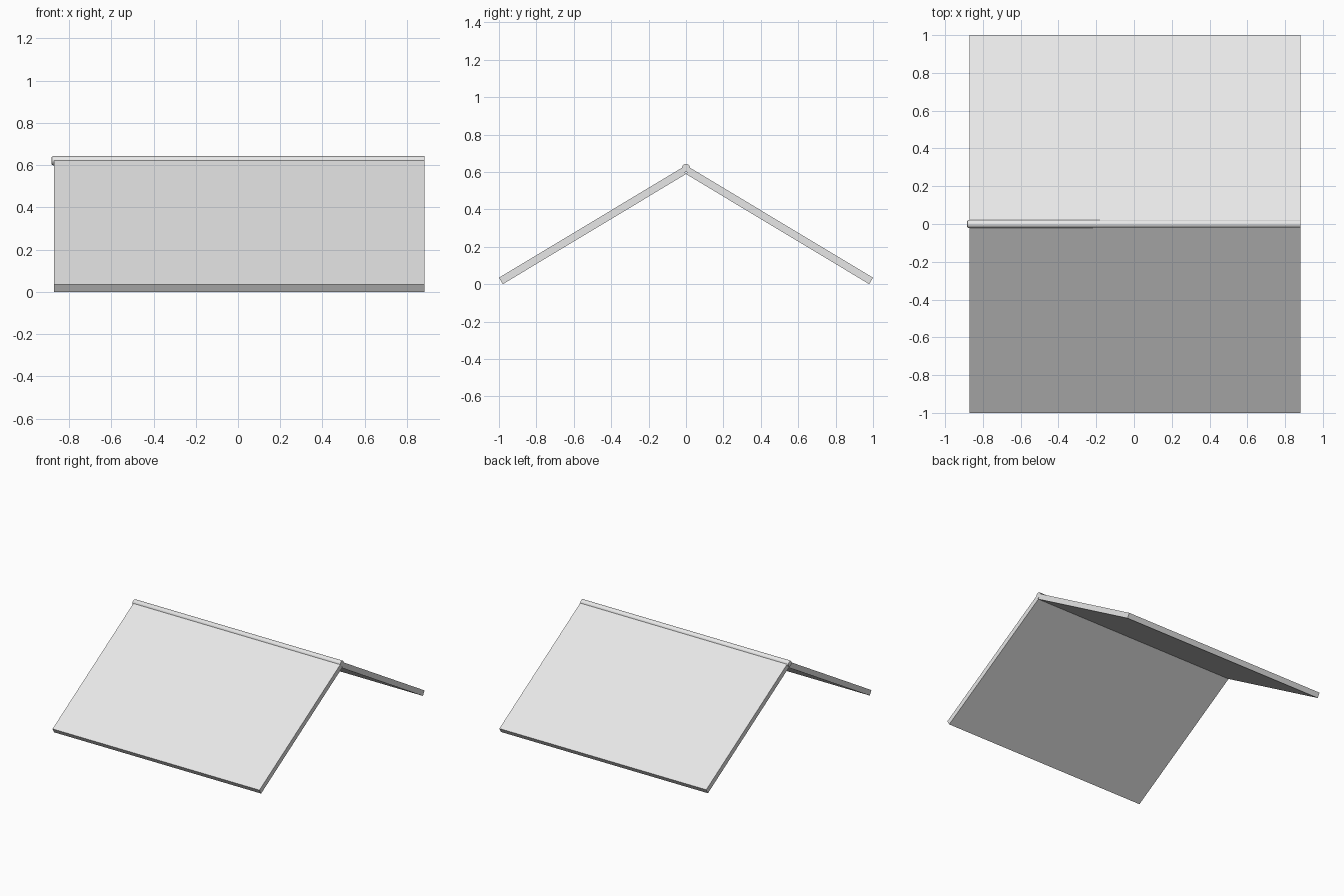
import bpy, bmesh
from math import radians, sin, cos
from mathutils import Matrix, Vector

cube = bpy.data.objects.get("Cube")
if cube:
    bpy.data.objects.remove(cube, do_unlink=True)

PITCH = radians(31)
THICK = 0.04
X0, X1 = -0.872, 0.882          # slab ends
EAVE = 1 - THICK * sin(PITCH)   # lower inner edge of each slab
APEX = EAVE * sin(PITCH) / cos(PITCH)

grey = bpy.data.materials.new("light_grey")
grey.use_nodes = True
COLOUR = (0.8, 0.8, 0.8, 1)
grey.diffuse_color = COLOUR
grey.node_tree.nodes["Principled BSDF"].inputs["Base Color"].default_value = COLOUR


def add_object(name, bm):
    bmesh.ops.recalc_face_normals(bm, faces=bm.faces)
    mesh = bpy.data.meshes.new(name)
    bm.to_mesh(mesh)
    bm.free()
    mesh.materials.append(grey)
    obj = bpy.data.objects.new(name, mesh)
    bpy.context.collection.objects.link(obj)
    return obj


# Sloping roof panels, hinged along their inner top edges
def roof_panel(name, side):
    along = Vector((0, side * cos(PITCH), -sin(PITCH)))
    out = Vector((0, side * sin(PITCH), cos(PITCH))) * THICK
    top = Vector((X0, 0, APEX))
    run = along * (EAVE / cos(PITCH))
    bm = bmesh.new()
    face = bm.faces.new([bm.verts.new(p) for p in (top, top + run, top + run + out, top + out)])
    end = bmesh.ops.extrude_face_region(bm, geom=[face])["geom"]
    bmesh.ops.translate(bm, vec=(X1 - X0, 0, 0),
                        verts=[v for v in end if isinstance(v, bmesh.types.BMVert)])
    return add_object(name, bm)


roof_panel("front_roof_panel", -1)
roof_panel("back_roof_panel", 1)

# Round ridge pole with a chamfered tip on one end
RADIUS = 0.022
TIP = -0.884
bm = bmesh.new()
bmesh.ops.create_cone(bm, cap_ends=True, segments=16, radius1=RADIUS, radius2=RADIUS,
                      depth=X1 - TIP,
                      matrix=Matrix.Translation(((X1 + TIP) / 2, 0, 0.621))
                      @ Matrix.Rotation(radians(90), 4, 'Y'))
tip_edges = [e for e in bm.edges if all(v.co.x < TIP + 0.01 for v in e.verts)]
bmesh.ops.bevel(bm, geom=tip_edges, offset=0.009, segments=2, profile=0.5, affect='EDGES')
pole = add_object("ridge_pole", bm)
bpy.context.view_layer.objects.active = pole
pole.select_set(True)
bpy.ops.object.shade_smooth_by_angle(angle=radians(35))
